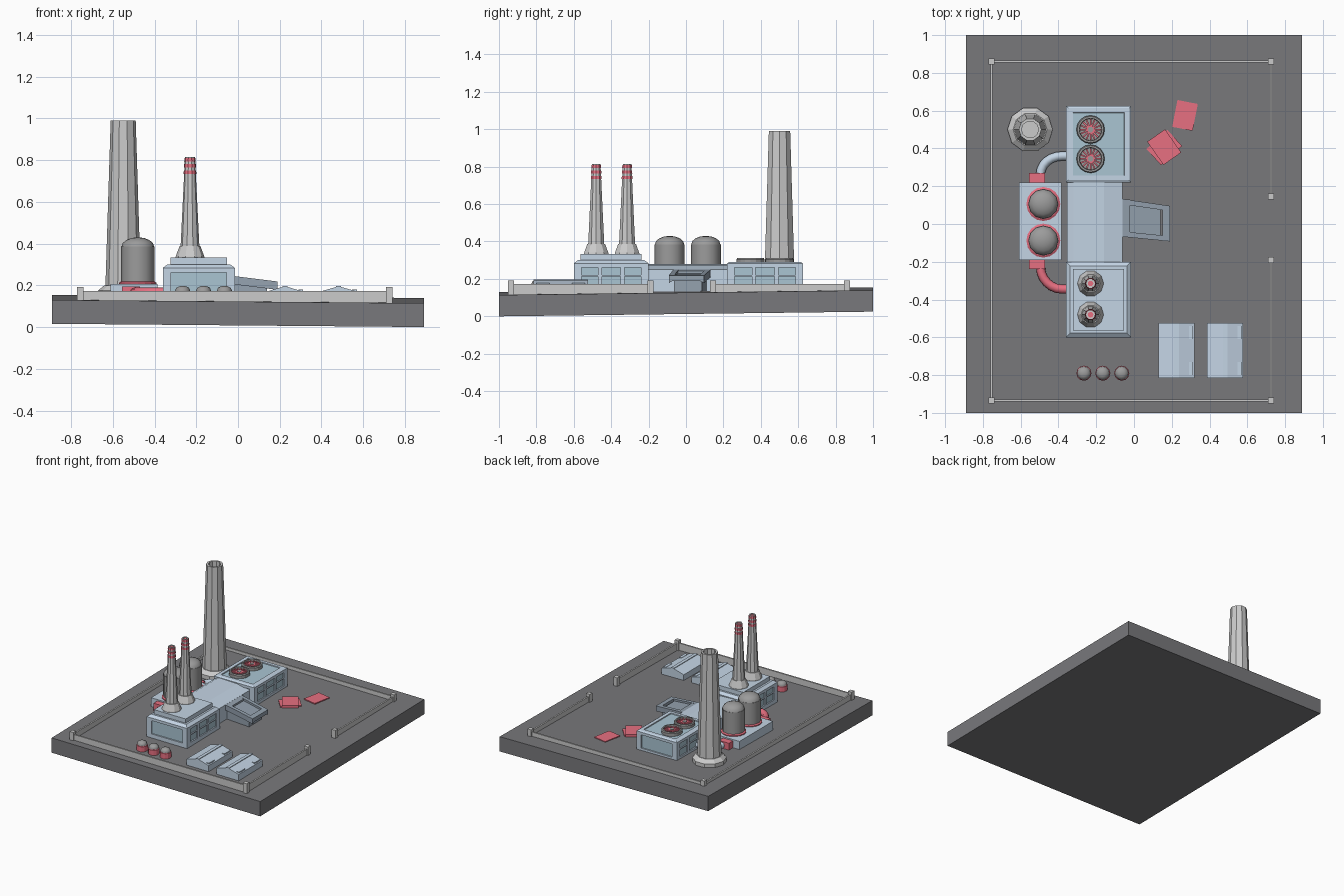
import bpy, bmesh
from math import sin, cos, pi, radians
from mathutils import Matrix, Vector

if "Cube" in bpy.data.objects:
    bpy.data.objects.remove(bpy.data.objects["Cube"])


def mat(name, rgb):
    m = bpy.data.materials.new(name)
    m.diffuse_color = (*rgb, 1)
    m.use_nodes = True
    m.node_tree.nodes["Principled BSDF"].inputs["Base Color"].default_value = m.diffuse_color
    return m


ASPHALT = mat("asphalt", (0.19, 0.19, 0.20))
BLUE = mat("pale_blue", (0.55, 0.66, 0.78))
GLASS = mat("glass_blue", (0.40, 0.56, 0.65))
RED = mat("red", (0.80, 0.16, 0.22))
STEEL = mat("steel", (0.33, 0.33, 0.33))
SLATE = mat("slate", (0.30, 0.36, 0.43))


def finish(name, bm, m=None, smooth=False):
    bmesh.ops.recalc_face_normals(bm, faces=bm.faces)
    me = bpy.data.meshes.new(name)
    bm.to_mesh(me)
    bm.free()
    ob = bpy.data.objects.new(name, me)
    bpy.context.collection.objects.link(ob)
    if m:
        me.materials.append(m)
    if smooth:
        bpy.ops.object.select_all(action='DESELECT')
        ob.select_set(True)
        bpy.context.view_layer.objects.active = ob
        bpy.ops.object.shade_smooth_by_angle(angle=radians(40))
    return ob


def box(name, x0, x1, y0, y1, z0, z1, m=None, rot=0):
    bm = bmesh.new()
    bmesh.ops.create_cube(bm, size=1)
    bm.transform(Matrix.Translation(((x0 + x1) / 2, (y0 + y1) / 2, (z0 + z1) / 2))
                 @ Matrix.Rotation(radians(rot), 4, 'Z')
                 @ Matrix.Diagonal((x1 - x0, y1 - y0, z1 - z0, 1)))
    return finish(name, bm, m)


def loft(name, rings, m=None):
    """Skin equal-sized point loops, capping both ends."""
    bm = bmesh.new()
    loops = [[bm.verts.new(p) for p in r] for r in rings]
    n = len(loops[0])
    for a, b in zip(loops, loops[1:]):
        for i in range(n):
            bm.faces.new((a[i], a[(i + 1) % n], b[(i + 1) % n], b[i]))
    bm.faces.new(loops[0][::-1])
    bm.faces.new(loops[-1])
    return finish(name, bm, m)


def lathe(name, x, y, prof, n=10, m=None, smooth=False):
    """Turn an (r, z) profile around a vertical axis; r = 0 closes to a point."""
    ob = loft(name, [[(x + r * cos(2 * pi * i / n), y + r * sin(2 * pi * i / n), z)
                      for i in range(n)] for r, z in prof], m)
    bm = bmesh.new()
    bm.from_mesh(ob.data)
    bmesh.ops.remove_doubles(bm, verts=bm.verts, dist=1e-5)
    bpy.data.objects.remove(ob)
    return finish(name, bm, m, smooth)


def rect(x0, x1, y0, y1, z, d=0):
    return [(x0 + d, y0 + d, z), (x1 - d, y0 + d, z), (x1 - d, y1 - d, z), (x0 + d, y1 - d, z)]


G = 0.12  # ground level

# slightly tilted ground slab
slab = lambda x, y: 0.0165 - 0.0087 * x + 0.0125 * y + 0.005
corners = [(-.89, -1), (.89, -1), (.89, 1), (-.89, 1)]
loft("ground_slab", [[(x, y, slab(x, y) - 0.0013 + h) for x, y in corners] for h in (0, .114)], ASPHALT)

# perimeter wall with gate gap and posts
WX0, WX1, WY0, WY1 = -.755, .725, -.935, .86
t = .006
box("front_wall", WX0, WX1, WY0 - t, WY0 + t, G - .01, .172)
box("back_wall", WX0, WX1, WY1 - t, WY1 + t, G - .01, .172)
box("left_wall", WX0 - t, WX0 + t, WY0, WY1, G - .01, .172)
box("right_wall_front", WX1 - t, WX1 + t, WY0, -.19, G - .01, .172)
box("right_wall_back", WX1 - t, WX1 + t, .145, WY1, G - .01, .172)
for x, y in [(WX0, WY0), (WX0, WY1), (WX1, WY0), (WX1, WY1), (WX1, -.19), (WX1, .145)]:
    box("wall_post", x - .016, x + .016, y - .016, y + .016, G - .01, .192)

# tall main chimney, hollow at the top
lathe("tall_chimney", -.55, .5, [(.12, G - .02), (.12, .175), (.09, .2), (.085, .2),
                                 (.06, .99), (.045, .99), (.045, .9)], 10)


# halls: walls with recessed windows on the long sides and a door panel at the outer end
def hall(name, y0, y1, outer, roof):
    x0, x1, top = -.36, -.015, .283
    d = .01
    box(name + "_core", x0 + d, x1 - d, y0 + d, y1 - d, G - .01, top, GLASS)
    loft(name + "_roof", [rect(x0, x1, y0, y1, .262), rect(x0, x1, y0, y1, top)] + roof, BLUE)
    box(name + "_plinth", x0, x1, y0, y1, G - .01, .16, BLUE)
    for x in (x0, x1):
        s = d if x == x0 else -d
        for i in range(4):
            y = y0 + .02 + (y1 - y0 - .04) * i / 3
            w = .02 if i in (0, 3) else .01
            box(name + "_pillar", min(x, x + s), max(x, x + s), y - w, y + w, .16, .262, BLUE)
        box(name + "_transom", min(x, x + s * .8), max(x, x + s * .8), y0 + .02, y1 - .02, .214, .221, BLUE)
    for y in (y0, y1):
        s = d if y == y0 else -d
        ya, yb = min(y, y + s), max(y, y + s)
        for a, b in ((x0, x0 + .04), (x1 - .04, x1)):
            box(name + "_end_pier", a, b, ya, yb, .16, .262, BLUE)


def tier(y0, y1, steps):
    return [rect(-.36, -.015, y0, y1, z, d) for d, z in steps]


hall("front_hall", -.6, -.2, -.6, tier(-.6, -.2, [(.022, .3), (.037, .3), (.037, .332)]))
hall("back_hall", .22, .625, .625, tier(.22, .625, [(.012, .29), (.036, .29), (.04, .27)]))

# connecting hall with shallow shed roof
loft("middle_hall", [[(-.355, y, G - .01), (-.06, y, G - .01), (-.06, y, .25),
                      (-.16, y, .275), (-.32, y, .28), (-.355, y, .262)] for y in (-.21, .23)], BLUE)

# tapered entrance annex with recessed roof panel and open doorway
def annex(x, yc, w, z):
    return [(x, yc - w, G - .01), (x, yc + w, G - .01), (x, yc + w, z), (x, yc - w, z)]


loft("entrance_annex", [annex(-.07, .03, .08, .235), annex(.14, .01, .075, .21)], SLATE)
for s in (-1, 1):
    loft("annex_roof_edge", [[(x, yc + s * w, z), (x, yc + s * (w - .028), z),
                              (x, yc + s * (w - .028), z - .025), (x, yc + s * w, z - .04)]
                             for x, yc, w, z in ((-.065, .033, .1, .25), (.19, .002, .094, .218))], SLATE)
loft("annex_roof_front", [[(x, -.09, z), (x, .095, z), (x, .095, z - .03), (x, -.09, z - .03)]
                          for x, z in ((.15, .223), (.19, .218))], SLATE)
loft("annex_roof_rear", [[(x, -.065, z), (x, .13, z), (x, .13, z - .03), (x, -.065, z - .03)]
                         for x, z in ((-.065, .25), (-.02, .243))], SLATE)

# silo platform, silos and their red base rings
box("silo_platform", -.61, -.385, -.19, .22, G - .01, .205, BLUE)
for y in (-.088, .106):
    lathe("silo_ring", -.48, y, [(.09, .2), (.09, .212), (.08, .218)], 16, RED)
    dome = [(.078 * cos(a * pi / 8), .385 + .045 * sin(a * pi / 8)) for a in range(4)] + [(0, .43)]
    lathe("silo", -.48, y, [(.08, .205), (.08, .385)] + dome, 12, STEEL, True)


# curved pipes from the platform into the halls
def pipe(name, pts, r, m):
    cu = bpy.data.curves.new(name, 'CURVE')
    cu.dimensions = '3D'
    cu.bevel_depth, cu.bevel_resolution = r, 2
    sp = cu.splines.new('POLY')
    sp.points.add(len(pts) - 1)
    for p, q in zip(sp.points, pts):
        p.co = (*q, 1)
    sp.use_smooth = True
    cu.materials.append(m)
    bpy.context.collection.objects.link(bpy.data.objects.new(name, cu))


for name, s, y0, y1, m in (("back_pipe", 1, .265, .36, BLUE), ("front_pipe", -1, -.225, -.345, RED)):
    arc = [(-.38 - .115 * cos(a * pi / 12), y0 + (y1 - y0) * sin(a * pi / 12), .165) for a in range(7)]
    pipe(name, [(-.495, y0 - s * .05, .165)] + arc + [(-.35, y1, .165)], .024, m)
    yb = .245 if s > 0 else -.212
    box("pipe_valve_box", -.555, -.47, yb - .025, yb + .025, G - .01, .195, RED)

# twin stacks on the front hall with red bands
for y in (-.315, -.48):
    lathe("stack", -.23, y, [(.07, .33), (.068, .34), (.05, .387), (.045, .387),
                             (.024, .815), (.015, .815), (.015, .77)], 10)
    for z in (.742, .772, .802):
        r = .046 - .021 * (z - .387) / .428
        lathe("stack_band", -.23, y, [(r + .002, z - .008), (r + .001, z + .008)], 10, RED)

# roof fans on the back hall: housing rim with radial blades
for y in (.345, .5):
    lathe("fan_housing", -.23, y, [(.075, .265), (.075, .305), (.07, .312), (.06, .312), (.058, .295)], 16, STEEL)
    for i in range(8):
        box("fan_blade", -.286, -.174, y - .004, y + .004, .296, .305, RED, i * 22.5)
    lathe("fan_hub", -.23, y, [(.015, .29), (.015, .308)], 10, STEEL)

# three small drums in front
for x in (-.265, -.165, -.065):
    lathe("drum_ring", x, -.79, [(.04, G - .02), (.04, .165), (.037, .168)], 12, RED)
    lathe("drum", x, -.79, [(.036, G - .02), (.036, .175), (.03, .188), (.016, .195), (0, .197)], 12, STEEL, True)

# two storage sheds with low gable roofs, ridge caps and roof hatches
for x0, x1 in ((.13, .32), (.387, .577)):
    xm = (x0 + x1) / 2
    loft("shed", [[(x0, y, G - .02), (x1, y, G - .02), (x1, y, .168), (xm + .012, y, .192),
                   (xm - .012, y, .192), (x0, y, .168)] for y in (-.815, -.525)], BLUE)
    box("shed_ridge", xm - .012, xm + .012, -.815, -.525, .19, .197, BLUE)
    for y in (-.765, -.575):
        box("shed_hatch", x1 - .03, x1 - .008, y - .035, y + .035, .165, .179, BLUE)

# red pallets lying in the yard
for x, y, w, l, z, a in ((.27, .575, .11, .145, .134, -11), (.16, .405, .115, .15, .134, -48),
                         (.16, .407, .115, .15, .146, 35)):
    box("pallet", x - w / 2, x + w / 2, y - l / 2, y + l / 2, z - .012, z + .012, RED, a)
